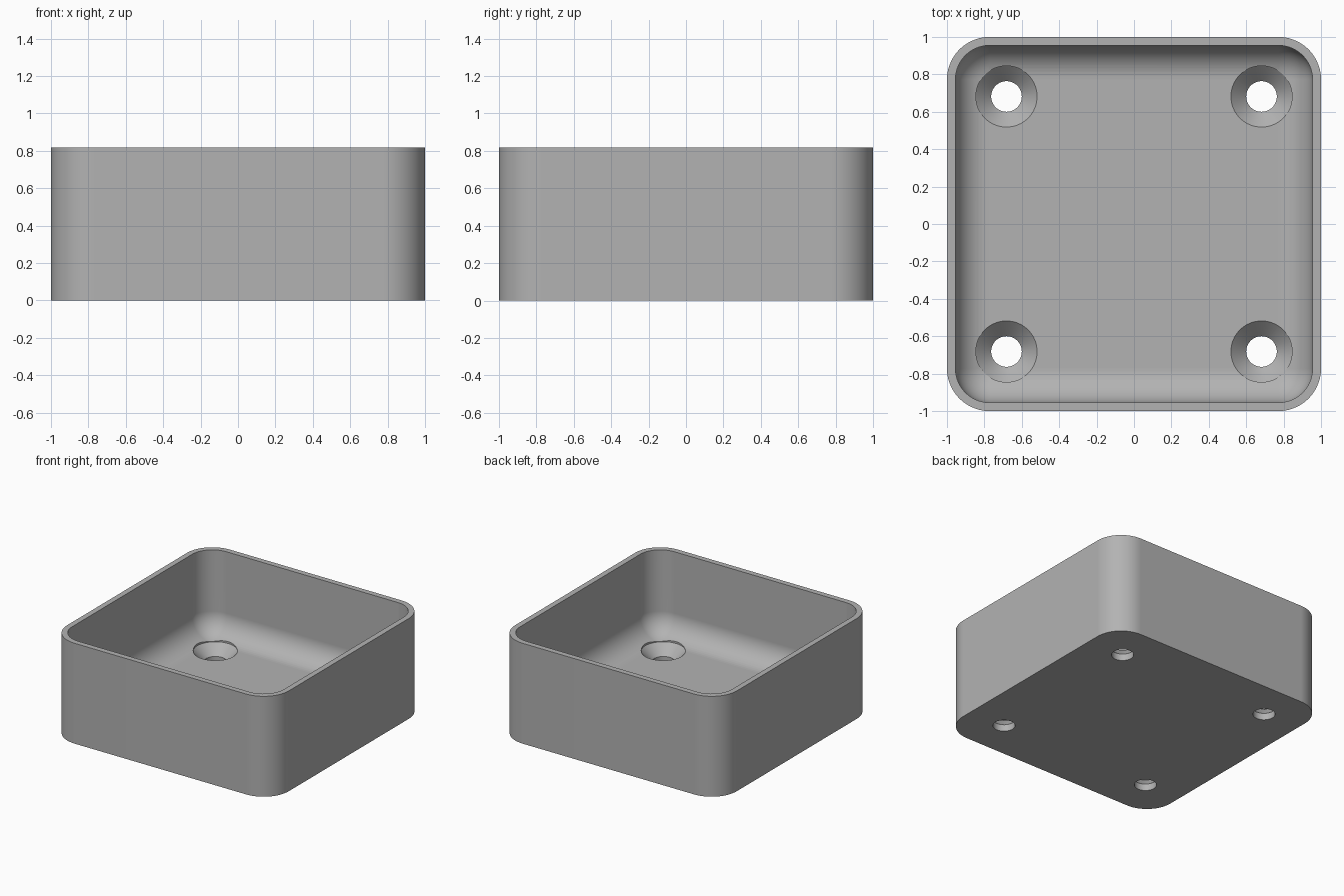
import bpy, bmesh
from math import sin, cos, pi, radians

if "Cube" in bpy.data.objects:
    bpy.data.objects.remove(bpy.data.objects["Cube"])

UNIT = 1 / 22                     # half the tray width is 22 units
HALF, HEIGHT, WALL, FLOOR = 1.0, 18 * UNIT, UNIT, 3 * UNIT
CORNER, FILLET = 5 * UNIT, 4 * UNIT
HOLE, SINK, HOLE_POS = 1.8 * UNIT, 3.6 * UNIT, 15 * UNIT
ARC = 14                          # segments per quarter turn

grey = bpy.data.materials.new("plain grey")
grey.use_nodes = True
colour = (0.45, 0.45, 0.45, 1)
grey.diffuse_color = colour
grey.node_tree.nodes["Principled BSDF"].inputs["Base Color"].default_value = colour


def rounded_square(half, radius):
    """Outline points of a square with rounded corners."""
    points = []
    for corner, (sx, sy) in enumerate([(1, 1), (-1, 1), (-1, -1), (1, -1)]):
        for i in range(ARC + 1):
            a = (corner + i / ARC) * pi / 2
            points.append((sx * (half - radius) + radius * cos(a),
                           sy * (half - radius) + radius * sin(a)))
    return points


def circle(radius, sides=64):
    return [(radius * cos(2 * pi * i / sides), radius * sin(2 * pi * i / sides))
            for i in range(sides)]


def loft(name, sections, centre=(0, 0)):
    """Closed solid skinned through (outline, z) sections, capped at both ends."""
    bm = bmesh.new()
    rings = [[bm.verts.new((x + centre[0], y + centre[1], z)) for x, y in outline]
             for outline, z in sections]
    for low, high in zip(rings, rings[1:]):
        for i in range(len(low)):
            j = (i + 1) % len(low)
            bm.faces.new((low[i], low[j], high[j], high[i]))
    bm.faces.new(rings[0][::-1])
    bm.faces.new(rings[-1])
    bmesh.ops.remove_doubles(bm, verts=bm.verts[:], dist=1e-5)
    bmesh.ops.recalc_face_normals(bm, faces=bm.faces[:])
    mesh = bpy.data.meshes.new(name)
    bm.to_mesh(mesh)
    bm.free()
    mesh.materials.append(grey)
    obj = bpy.data.objects.new(name, mesh)
    bpy.context.collection.objects.link(obj)
    return obj


# Tray: outer wall, flat rim, inner wall, then a fillet rolling into the floor
inner = HALF - WALL
sections = [(rounded_square(HALF, CORNER), 0),
            (rounded_square(HALF, CORNER), HEIGHT),
            (rounded_square(inner, CORNER - WALL), HEIGHT)]
for i in range(ARC + 1):
    a = i / ARC * pi / 2
    inset = FILLET * (1 - cos(a))
    sections.append((rounded_square(inner - inset, max(CORNER - WALL - inset, 0)),
                     FLOOR + FILLET * (1 - sin(a))))
tray = loft("tray", sections)
bpy.context.view_layer.objects.active = tray
tray.select_set(True)

# Four countersunk screw holes, cut through the floor
for sx in (-1, 1):
    for sy in (-1, 1):
        cutter = loft("screw_hole_cutter",
                      [(circle(HOLE), -0.1), (circle(HOLE), FLOOR - (SINK - HOLE)),
                       (circle(SINK), FLOOR), (circle(SINK), FLOOR + FILLET)],
                      (sx * HOLE_POS, sy * HOLE_POS))
        cutter.hide_render = True
        cut = tray.modifiers.new("screw_hole", 'BOOLEAN')
        cut.operation, cut.solver, cut.object = 'DIFFERENCE', 'EXACT', cutter
        bpy.ops.object.modifier_apply(modifier=cut.name)
        bpy.data.objects.remove(cutter)

# Smooth rounds, crisp rims, and flat shading across the large faces
bpy.ops.object.shade_smooth_by_angle(angle=radians(30))
weighted = tray.modifiers.new("flat_faces", 'WEIGHTED_NORMAL')
weighted.keep_sharp = True
